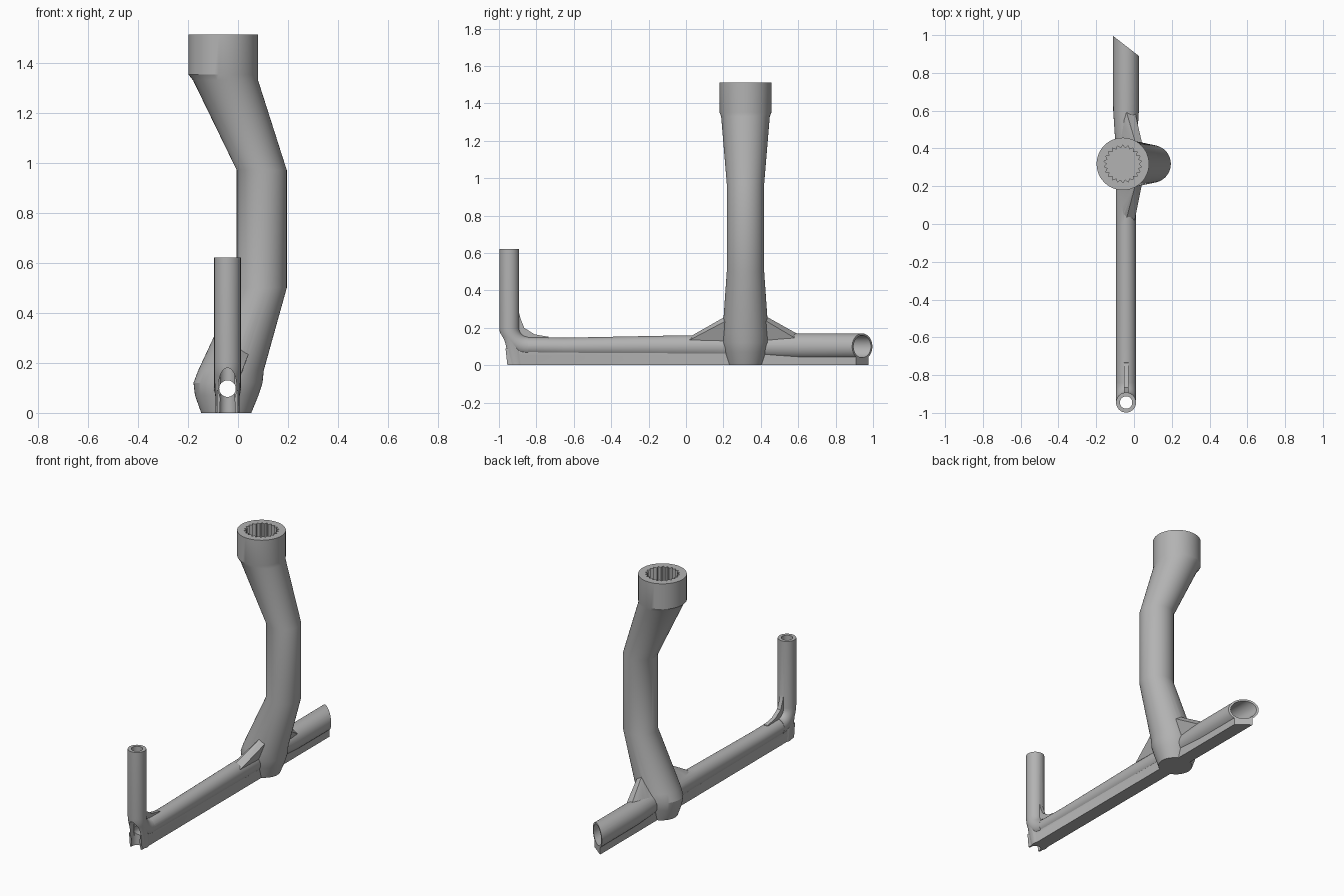
import bpy, bmesh, math
from mathutils import Vector

if "Cube" in bpy.data.objects:
    bpy.data.objects.remove(bpy.data.objects["Cube"])

CX = -0.042      # centre line of the rail
POST_Y = 0.318   # centre of the main post
grey = bpy.data.materials.new("grey")
grey.diffuse_color = (0.45, 0.45, 0.45, 1)
grey.use_nodes = True
grey.node_tree.nodes["Principled BSDF"].inputs["Base Color"].default_value = grey.diffuse_color


def finish(name, bm):
    bmesh.ops.recalc_face_normals(bm, faces=bm.faces[:])
    if bm.calc_volume(signed=True) < 0:
        bmesh.ops.reverse_faces(bm, faces=bm.faces[:])
    me = bpy.data.meshes.new(name)
    bm.to_mesh(me)
    bm.free()
    ob = bpy.data.objects.new(name, me)
    bpy.context.scene.collection.objects.link(ob)
    me.materials.append(grey)
    return ob


def loft(name, rings):
    """Skin closed rings of points and cap both ends."""
    bm = bmesh.new()
    loops = [[bm.verts.new(p) for p in r] for r in rings]
    n = len(loops[0])
    for a, b in zip(loops, loops[1:]):
        for i in range(n):
            j = (i + 1) % n
            bm.faces.new((a[i], a[j], b[j], b[i]))
    bm.faces.new(loops[0])
    bm.faces.new(loops[-1])
    return finish(name, bm)


def ring(c, u, v, n=48):
    c, u, v = Vector(c), Vector(u), Vector(v)
    return [c + u * math.cos(2 * math.pi * i / n) + v * math.sin(2 * math.pi * i / n) for i in range(n)]


def flat_ring(x, y, z, rx, ry):
    return ring((x, y, z), (rx, 0, 0), (0, ry, 0))


def rail_ring(y, z, rx, rz):
    return ring((CX, y, z), (rx, 0, 0), (0, 0, rz))


def prism(name, yz, x0, x1):
    return loft(name, [[(x, y, z) for y, z in yz] for x in (x0, x1)])


def hull(name, pts):
    bm = bmesh.new()
    for p in pts:
        bm.verts.new(p)
    bmesh.ops.convex_hull(bm, input=bm.verts[:])
    bmesh.ops.delete(bm, geom=[v for v in bm.verts if not v.link_faces], context="VERTS")
    return finish(name, bm)


def volume(me):
    bm = bmesh.new()
    bm.from_mesh(me)
    v = bm.calc_volume() if bm.faces else 0.0
    bm.free()
    return v


def combine(target, tool, op):
    """Boolean with a sanity check on the volume; tries each solver in turn."""
    before, extra = volume(target.data), volume(tool.data)
    low, high = (before, before + extra) if op == "UNION" else (before * 0.7, before)
    for solver in ("MANIFOLD", "EXACT", "FLOAT"):
        m = target.modifiers.new("cut", "BOOLEAN")
        m.operation, m.object, m.solver = op, tool, solver
        bpy.context.view_layer.update()
        dg = bpy.context.evaluated_depsgraph_get()
        me = bpy.data.meshes.new_from_object(target.evaluated_get(dg))
        target.modifiers.remove(m)
        if len(me.polygons) and low * 0.995 <= volume(me) <= high * 1.005:
            target.data = me
            bpy.data.objects.remove(tool)
            return
    if op == "DIFFERENCE":
        bpy.data.objects.remove(tool)


# Bent main post with collar
sections = [(-0.047, 0, 0.10, 0.096), (-0.045, 0.07, 0.127, 0.115),
            (-0.04, 0.12, 0.138, 0.126), (-0.028, 0.17, 0.131, 0.123),
            (0.095, 0.5, 0.1, 0.1), (0.095, 0.97, 0.1, 0.1),
            (-0.05, 1.33, 0.13, 0.13), (-0.059, 1.352, 0.139, 0.139),
            (-0.059, 1.512, 0.139, 0.139)]
stand = loft("stand", [flat_ring(x, POST_Y, z, rx, ry) for x, z, rx, ry in sections])

parts = []
# Rail tube, widening at the rear
parts.append(loft("rail", [rail_ring(*s) for s in (
    (-0.86, 0.1, 0.0522, 0.05), (-0.65, 0.097, 0.0525, 0.05), (0.0, 0.1, 0.053, 0.06),
    (0.4, 0.1, 0.055, 0.062), (0.6, 0.1, 0.068, 0.07), (1.05, 0.1, 0.07, 0.07))]))
# Elbow and upright tube at the front
path = []
for i in range(9):
    a = math.pi / 2 * i / 8
    s, c = math.sin(a), math.cos(a)
    path.append(ring((CX, -0.845 - 0.1 * s, 0.2 - 0.1 * c),
                     (0.053, 0, 0), (0, 0.053 * s, 0.053 * c)))
path.append(ring((CX, -0.945, 0.622), (0.053, 0, 0), (0, 0.053, 0)))
parts.append(loft("upright", path))
# Slanted foot under the upright
parts.append(loft("front_foot", [flat_ring(CX, -0.906, 0, 0.047, 0.0525),
                                 flat_ring(CX, -0.945, 0.2, 0.0527, 0.0527),
                                 flat_ring(CX, -0.945, 0.25, 0.0523, 0.0523)]))
# Flat keel below the rail
parts.append(prism("keel", [(-0.955, 0), (1.02, 0), (1.02, 0.09), (-0.965, 0.09)],
                   CX - 0.042, CX + 0.042))
# Small rib inside the elbow
parts.append(prism("elbow_rib", [(-0.92, 0.12), (-0.73, 0.13), (-0.735, 0.152), (-0.81, 0.165),
                                 (-0.865, 0.2), (-0.885, 0.25), (-0.9, 0.31), (-0.92, 0.31)],
                   CX - 0.012, CX + 0.012))
# Sloping gussets on both sides of the post
for name, tip, root, z in (("front_gusset", 0.02, 0.21, 0.152), ("rear_gusset", 0.6, 0.43, 0.165)):
    pts = [(CX, tip, z), (CX + 0.046, tip, 0.135), (CX - 0.03, tip, 0.135)]
    for y in (root, POST_Y):
        pts += [(0.042, y, 0.235), (0.008, y, 0.26), (-0.085, y, 0.14), (0.005, y, 0.13)]
    parts.append(hull(name, pts))
for p in parts:
    combine(stand, p, "UNION")

# Bores through rail and upright, and the open corner
cuts = [
    loft("rail_bore", [rail_ring(*s) for s in (
        (-1.1, 0.097, 0.033, 0.033), (0.45, 0.097, 0.033, 0.033),
        (0.62, 0.1, 0.058, 0.058), (1.1, 0.1, 0.06, 0.06))]),
    loft("upright_bore", [flat_ring(CX, -0.945, z, 0.0327, 0.0327) for z in (-0.1, 0.7)]),
    loft("corner_opening", [rail_ring(y, 0.105, 0.036, 0.075) for y in (-1.1, -0.93)]),
    # Slanted rear end
    loft("rear_slant", [[(-0.3, 1.143, z), (0.2, 0.754, z), (0.2, 1.4, z), (-0.3, 1.4, z)]
                        for z in (-0.2, 0.3)]),
]
# Splined socket in the collar
TEETH = 22
star = []
for i in range(TEETH * 2):
    a, r = math.pi * i / TEETH, 0.1 if i % 2 else 0.084
    star.append((-0.059 + r * math.cos(a), POST_Y + r * math.sin(a)))
cuts.append(loft("socket", [[(x, y, z) for x, y in star] for z in (1.36, 1.6)]))
for c in cuts:
    combine(stand, c, "DIFFERENCE")

# Smooth round surfaces, keep edges sharp
for ob in bpy.context.scene.objects:
    ob.select_set(True)
bpy.context.view_layer.objects.active = stand
bpy.ops.object.shade_smooth_by_angle(angle=math.radians(25))
